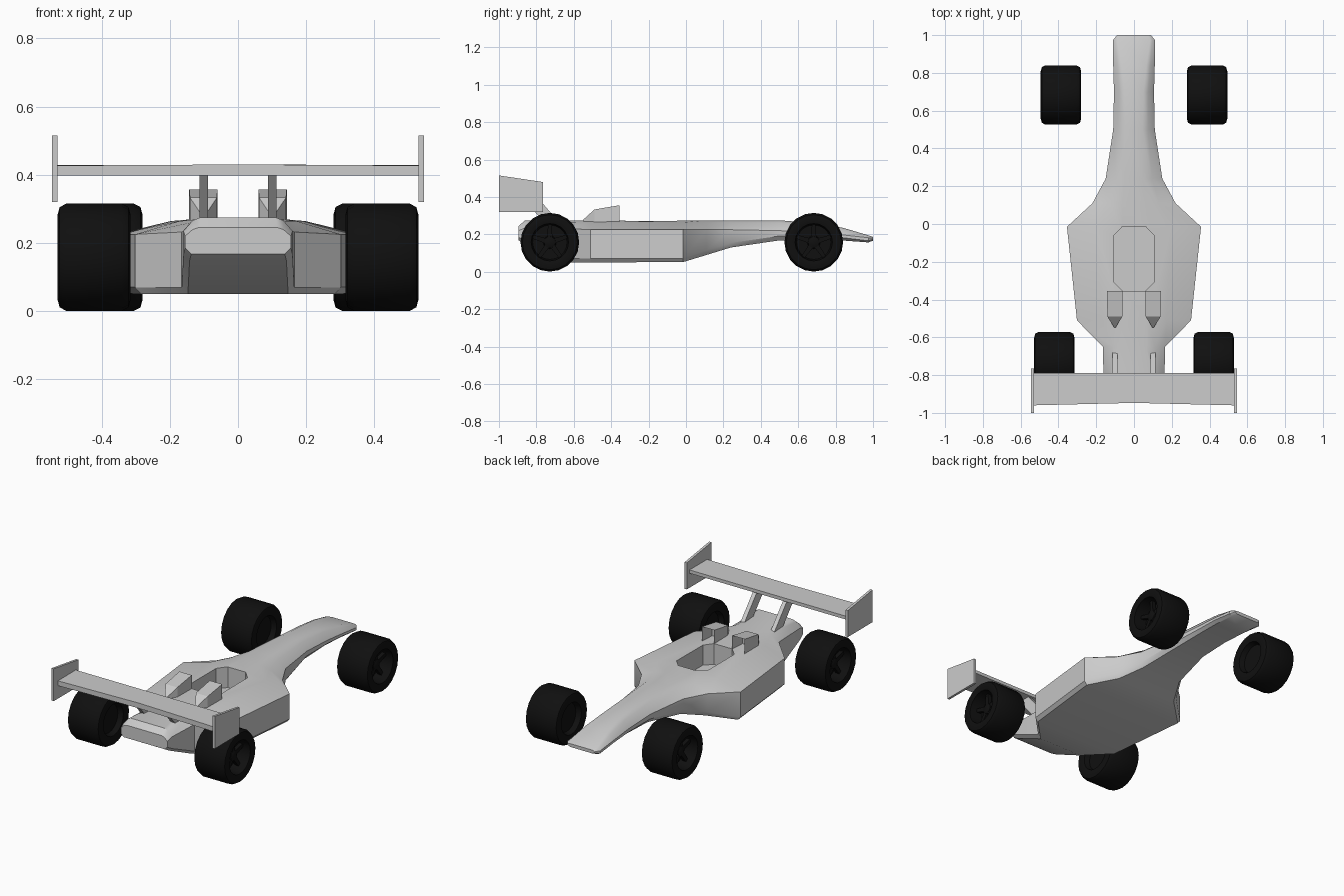
import bpy, bmesh
from math import sin, cos, pi
from mathutils import Vector

if "Cube" in bpy.data.objects:
    bpy.data.objects.remove(bpy.data.objects["Cube"])


def add_loft(bm, rings):
    """Skin a list of equal-length point rings, capping both ends."""
    vs = [[bm.verts.new(p) for p in r] for r in rings]
    n = len(vs[0])
    cap = bm.faces.new(vs[0])
    bm.faces.new(vs[-1][::-1])
    for a, b in zip(vs, vs[1:]):
        for i in range(n):
            j = (i + 1) % n
            bm.faces.new((a[i], b[i], b[j], a[j]))
    return cap


def finish(bm, name, smooth=None, mat=None):
    bmesh.ops.recalc_face_normals(bm, faces=bm.faces)
    me = bpy.data.meshes.new(name)
    bm.to_mesh(me)
    bm.free()
    ob = bpy.data.objects.new(name, me)
    bpy.context.collection.objects.link(ob)
    if mat:
        me.materials.append(mat)
    if smooth:
        shade(ob, smooth)
    return ob


def shade(ob, angle):
    bpy.ops.object.select_all(action='DESELECT')
    ob.select_set(True)
    bpy.context.view_layer.objects.active = ob
    bpy.ops.object.shade_smooth_by_angle(angle=angle)


def loft(name, rings, smooth=None):
    bm = bmesh.new()
    add_loft(bm, rings)
    return finish(bm, name, smooth)


# Body: y, half width, crown half width, z of crown, side top, side bottom, floor
stations = [
    (1.00, .090, .075, .186, .180, .174, .166),
    (.975, .110, .085, .195, .182, .166, .157),
    (.84, .110, .065, .235, .197, .182, .167),
    (.70, .106, .050, .260, .208, .188, .172),
    (.50, .110, .045, .275, .220, .192, .168),
    (.24, .150, .050, .275, .225, .155, .130),
    (.11, .220, .060, .275, .225, .115, .090),
    (-.015, .355, .070, .275, .225, .072, .052),
    (-.51, .302, .065, .275, .225, .070, .050),
    (-.65, .165, .065, .275, .232, .070, .050),
    (-.86, .160, .110, .275, .235, .165, .148),
    (-.895, .155, .115, .245, .220, .185, .168)]


def section(y, w, tw, zt, zs, zl, zb):
    half = [(tw, zt), (tw + (w - tw) * .45, zt - .22 * (zt - zs)),
            (w, zs), (w, zl), (w - .018, zb)]
    return [(x, y, z) for x, z in half] + [(-x, y, z) for x, z in half[::-1]]


body = loft("body", [section(*s) for s in stations])

# Cockpit opening cut into the body
octagon = [(.06, -.012), (.105, -.06), (.105, -.31), (.06, -.355),
           (-.06, -.355), (-.105, -.31), (-.105, -.06), (-.06, -.012)]
cutter = loft("cockpit_cutter", [[(x, y, z) for x, y in octagon] for z in (.15, .4)])
cutter.hide_render = True
mod = body.modifiers.new("cockpit", 'BOOLEAN')
mod.operation = 'DIFFERENCE'
mod.solver = 'EXACT'
mod.object = cutter
dg = bpy.context.evaluated_depsgraph_get()
cut_mesh = bpy.data.meshes.new_from_object(body.evaluated_get(dg))
body.modifiers.clear()
body.data = cut_mesh
bpy.data.objects.remove(cutter)
shade(body, .55)

black = bpy.data.materials.new("tyre_black")
black.diffuse_color = (.005, .005, .005, 1)
black.use_nodes = True
black.node_tree.nodes["Principled BSDF"].inputs["Base Color"].default_value = black.diffuse_color

# Wheel profile from inner face to outer hub: offset along axle, radius
profile = [(-.07, .02), (-.07, .085), (-.10, .095), (-.107, .125), (-.101, .147),
           (-.082, .157), (.082, .157), (.101, .147), (.107, .125), (.10, .10),
           (.02, .092), (.02, .035), (.06, .03), (.066, .015)]
SIDES = 20


def wheel(name, cx, cy, side):
    bm = bmesh.new()
    add_loft(bm, [[(cx + side * x, cy + r * cos(2 * pi * i / SIDES),
                    .158 + r * sin(2 * pi * i / SIDES)) for i in range(SIDES)]
                  for x, r in profile])
    # Five spokes in the outer recess
    for k in range(5):
        a = 2 * pi * k / 5 + pi / 2
        d, t = Vector((0, cos(a), sin(a))), Vector((0, -sin(a), cos(a)))
        c = Vector((cx, cy, .158))
        add_loft(bm, [[c + d * r + t * s * h + Vector((side * x, 0, 0))
                       for x, s in ((.035, -1), (.058, -1), (.058, 1), (.035, 1))]
                      for r, h in ((.025, .014), (.095, .010))])
    finish(bm, name, .6, black)


def x_plate(name, yz, x0, x1):
    return loft(name, [[(x, y, z) for y, z in yz] for x in (x0, x1)])


for side, label in ((1, "right"), (-1, "left")):
    wheel("front_wheel_" + label, side * .387, .683, side)
    wheel("rear_wheel_" + label, side * .422, -.728, side)

    # Rear wing endplate and slanted support
    x_plate("wing_endplate_" + label,
            [(-1, .515), (-.765, .48), (-.765, .32), (-1, .32)], side * .53, side * .545)
    x_plate("wing_support_" + label,
            [(-.68, .265), (-.76, .265), (-.88, .405), (-.80, .405)], side * .088, side * .113)

    # Air scoop with hollow front behind the cockpit
    bm = bmesh.new()
    mouth = add_loft(bm, [[(side * x, y, z) for x, z in ((a, .262), (b, .262), (b, zt), (a, zt))]
                          for y, a, b, zt in ((-.355, .06, .143, .356),
                                              (-.49, .062, .141, .333),
                                              (-.548, .097, .105, .28))])
    bmesh.ops.recalc_face_normals(bm, faces=bm.faces)
    bmesh.ops.inset_region(bm, faces=[mouth], thickness=.009)
    for v in mouth.verts:
        v.co.y -= .09
        v.co.z -= .012
    finish(bm, "air_scoop_" + label)

# Rear wing plane, slightly swept at the trailing edge
loft("rear_wing", [[(x, -.79, .428), (x, -.79, .408), (x, yt, .398), (x, yt, zt)]
                   for x, yt, zt in ((-.535, -.96, .427), (0, -.947, .43), (.535, -.96, .427))])
